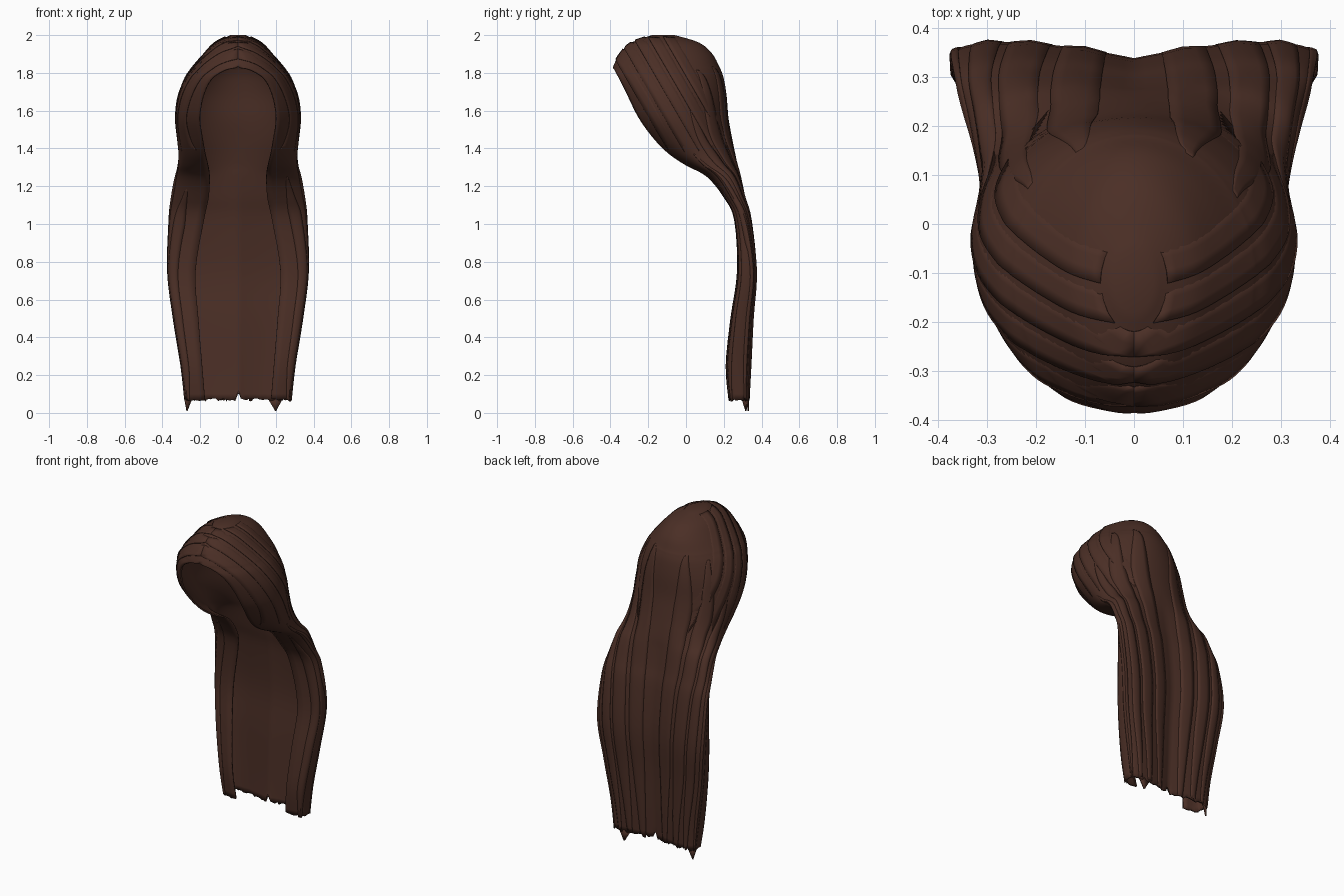
import bpy
import bmesh
import math
import random
from mathutils import Vector

random.seed(4)
if "Cube" in bpy.data.objects:
    bpy.data.objects.remove(bpy.data.objects["Cube"], do_unlink=True)

brown = bpy.data.materials.new("dark brown hair")
brown.use_nodes = True
tone = (0.07, 0.028, 0.019, 1)
brown.diffuse_color = tone
shader = brown.node_tree.nodes["Principled BSDF"]
shader.inputs["Base Color"].default_value = tone
shader.inputs["Roughness"].default_value = 0.8

# Horizontal sections: height, half width, front y, back y, half opening, roundness
SECTIONS = [
    (2, .04, -.18, -.06, 0, 1),
    (1.96, .12, -.29, .07, 0, 1),
    (1.9, .18, -.35, .14, 0, 1),
    (1.835, .235, -.385, .175, 0, 1),
    (1.815, .25, -.378, .185, .07, 1),
    (1.77, .28, -.355, .2, .14, 1),
    (1.68, .315, -.31, .215, .185, 1),
    (1.56, .33, -.25, .225, .205, 1),
    (1.45, .322, -.17, .245, .19, 1),
    (1.37, .315, -.09, .265, .175, .95),
    (1.31, .32, 0, .28, .16, .9),
    (1.25, .333, .11, .295, .15, .8),
    (1.14, .35, .2, .32, .155, .7),
    (1.02, .363, .255, .35, .18, .6),
    (.75, .375, .27, .378, .225, .5),
    (.5, .345, .235, .362, .21, .5),
    (.25, .305, .21, .35, .19, .5),
    (.07, .285, .225, .34, .175, .5),
]
LAST = len(SECTIONS) - 1


def section(t):
    """Smoothly blended section at position t, counted from the crown."""
    i = min(int(t), LAST - 1)
    f = t - i
    a, b, c, d = (SECTIONS[min(max(i + k, 0), LAST)] for k in (-1, 0, 1, 2))
    return [q + f / 2 * (r - p + f * (2 * p - 5 * q + 4 * r - s + f * (3 * (q - r) + s - p)))
            for p, q, r, s in zip(a, b, c, d)]


def surface(t, u):
    """Point on the hair; u is 0 at the back and -1 or 1 at the front edges."""
    z, width, front, back, gap, power = section(t)
    end = math.pi - math.asin(min(1, max(gap, 0) / width) ** (1 / power))
    angle = abs(u) ** (1 / power) * end

    def depth(a):
        return math.copysign(abs(math.cos(a)) ** power, math.cos(a))
    low = depth(end)
    x = math.copysign(width * max(math.sin(angle), 0) ** power, u)
    y = front + (back - front) * (depth(angle) - low) / (1 - low)
    # shallow hollow down the middle of the back
    if angle < math.pi / 2:
        y -= .08 * (1 - power) * (1 - abs(x) / width) ** 2
    return Vector((x, y, z))


def raised(t, u, height):
    """Point lifted off the hair along its outward normal."""
    e = .01
    u_in = max(-1 + e, min(1 - e, u))
    across = surface(t, u_in + e) - surface(t, u_in - e)
    down = surface(min(t + e, LAST), u_in) - surface(max(t - e, 0), u_in)
    return surface(t, u) + across.cross(down).normalized() * height


def sheet(name, rows, thickness, cap=False):
    """Join rows of points into a smooth sheet with a little thickness."""
    bm = bmesh.new()
    grid = [[bm.verts.new(p) for p in row] for row in rows]
    for top, bottom in zip(grid, grid[1:]):
        for j in range(len(top) - 1):
            bm.faces.new((top[j], top[j + 1], bottom[j + 1], bottom[j]))
    if cap:
        bm.faces.new(list(reversed(grid[0][:-1])))
    bmesh.ops.remove_doubles(bm, verts=bm.verts, dist=.0005)
    mesh = bpy.data.meshes.new(name)
    bm.to_mesh(mesh)
    bm.free()
    mesh.materials.append(brown)
    obj = bpy.data.objects.new(name, mesh)
    bpy.context.collection.objects.link(obj)
    solid = obj.modifiers.new("thickness", "SOLIDIFY")
    solid.thickness = thickness
    solid.offset = -1
    bpy.ops.object.select_all(action="DESELECT")
    obj.select_set(True)
    bpy.context.view_layer.objects.active = obj
    bpy.ops.object.shade_smooth_by_angle(angle=math.radians(40))


# Main body: a hood that runs into a long fall down the back, with a ragged hem
COLUMNS = 64
STEPS = 4
rows = [[surface(i / STEPS, 2 * j / COLUMNS - 1) for j in range(COLUMNS + 1)]
        for i in range(LAST * STEPS + 1)]
for point in rows[-1]:
    point.z += random.uniform(-.008, .008)
rows[-1][COLUMNS // 2].z += .04
sheet("hair_body", rows, .01, cap=True)


def find_u(t, y):
    """How far round the section the hair reaches depth y."""
    low, high = 0, 1
    for _ in range(24):
        mid = (low + high) / 2
        if surface(t, mid).y > y:
            low = mid
        else:
            high = mid
    return low


# Thin overlapping layers swept from the parting, parallel to the face opening
def hood_layer(name, shift, side):
    points = []
    for i in range(44):
        t = .4 + i * .2
        line = shift - .385 + .58 * (1.84 - section(t)[0])
        a, b = find_u(t, line + .075), find_u(t, line)
        lift = .0022 * min(1, (9.2 - t) / 3)
        if b - a > .004:
            row = [raised(t, side * (a + (b - a) * k / 3), lift * k - .001) for k in range(4)]
            points.append(row if side > 0 else row[::-1])
    sheet(name, points, .003)


for k in range(5):
    for side, label in ((-1, "right"), (1, "left")):
        hood_layer(f"hood_layer_{label}_{k + 1}", .03 + .08 * k, side)


# Long tapered locks lying on the back and sides of the fall
def lock(name, start, centre, half):
    points = []
    for i in range(51):
        f = i / 50
        t = start + (LAST - start) * f
        w = half * min(1, .15 + 3 * f) * min(1, .5 + 3 * (1 - f))
        lift = .006 * min(1, 4 * f)
        points.append([raised(t, centre + w * k, lift * (1 - .8 * abs(k)))
                       for k in (-1, -.5, 0, .5, 1)])
    for p in points[-1]:
        p.z += random.uniform(-.01, .015)
    sheet(name, points, .003)


for k, (start, centre, half) in enumerate((
        (3, .16, .07), (4, .34, .07), (6, .5, .06), (9, .68, .05), (11, .87, .05))):
    lock(f"lock_left_{k + 1}", start, centre, half)
    lock(f"lock_right_{k + 1}", start + .6, -centre, half)

# Pointed tips hanging below the hem
for centre, label in ((-.64, "right"), (.43, "left")):
    root = [surface(LAST - .1, centre + d) for d in (-.1, 0, .1)]
    tip = root[1].copy()
    tip.z = .005
    sheet(f"hem_tip_{label}", [root, [tip.lerp(p, .08) for p in root]], .008)
